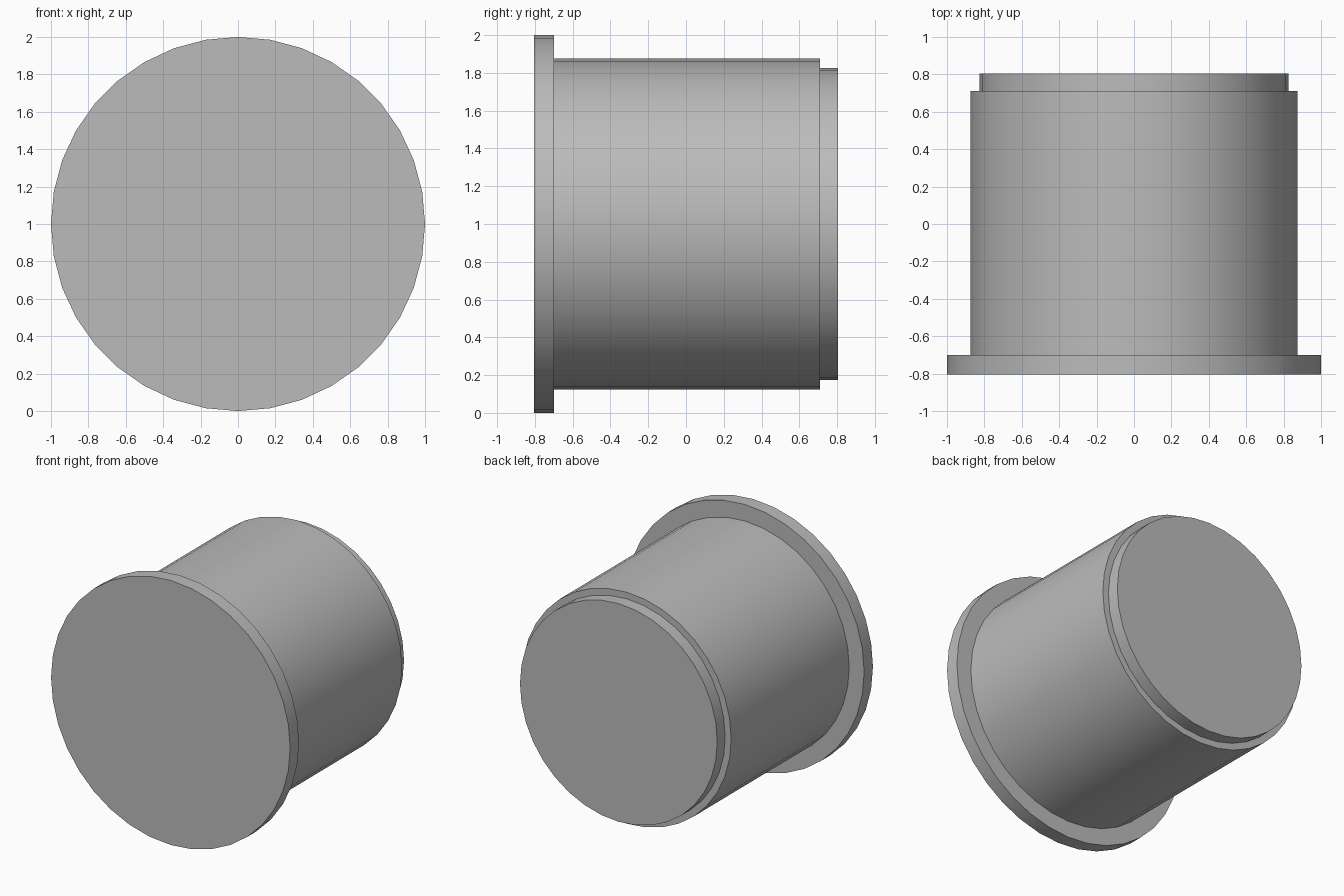
import bpy
import bmesh
from math import radians
from mathutils import Vector

cube = bpy.data.objects.get("Cube")
if cube:
    bpy.data.objects.remove(cube, do_unlink=True)

SIDES = 36
CENTRE = Vector((0, 0, 1))

grey = bpy.data.materials.new("plain grey")
grey.use_nodes = True
colour = (0.5, 0.5, 0.5, 1)
grey.diffuse_color = colour
grey.node_tree.nodes["Principled BSDF"].inputs["Base Color"].default_value = colour

# Half outline as (radius, y): front flange, barrel, stepped rear end
profile = [
    (0, -0.805), (1, -0.805), (1, -0.7),
    (0.875, -0.7), (0.875, 0.71),
    (0.825, 0.71), (0.825, 0.805), (0, 0.805),
]

# Turn the outline around the front-to-back axis
bm = bmesh.new()
verts = [bm.verts.new(CENTRE + Vector((0, y, r))) for r, y in profile]
edges = [bm.edges.new(pair) for pair in zip(verts, verts[1:])]
bmesh.ops.spin(bm, geom=verts + edges, cent=CENTRE, axis=(0, 1, 0),
               angle=radians(360), steps=SIDES, use_duplicate=False)
bmesh.ops.remove_doubles(bm, verts=bm.verts, dist=0.0001)

# Merge each end fan into a single flat disc
hubs = [v for v in bm.verts if (v.co - CENTRE).xz.length < 0.001]
bmesh.ops.dissolve_verts(bm, verts=hubs)
bmesh.ops.recalc_face_normals(bm, faces=bm.faces)

mesh = bpy.data.meshes.new("flanged_plug")
bm.to_mesh(mesh)
bm.free()
mesh.materials.append(grey)
plug = bpy.data.objects.new("flanged_plug", mesh)
bpy.context.collection.objects.link(plug)

# Smooth round walls, sharp rims
bpy.ops.object.select_all(action="DESELECT")
plug.select_set(True)
bpy.context.view_layer.objects.active = plug
bpy.ops.object.shade_smooth_by_angle(angle=radians(30))
